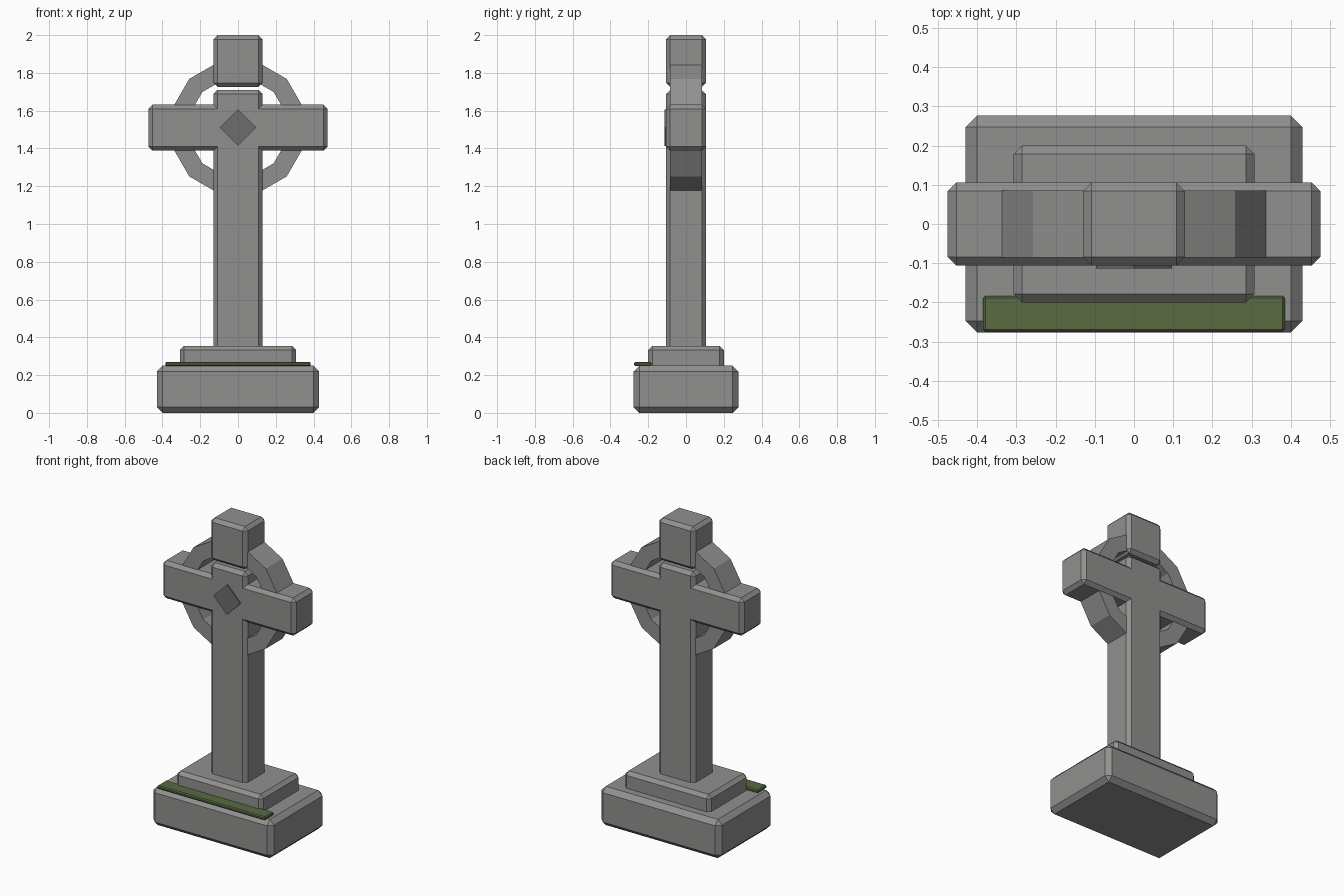
import bpy, bmesh, math

if "Cube" in bpy.data.objects:
    bpy.data.objects.remove(bpy.data.objects["Cube"])


def material(name, color):
    m = bpy.data.materials.new(name)
    m.diffuse_color = color
    m.use_nodes = True
    m.node_tree.nodes["Principled BSDF"].inputs["Base Color"].default_value = m.diffuse_color
    return m


stone = material("stone", (0.28, 0.28, 0.275, 1))
moss_green = material("moss_green", (0.1, 0.145, 0.055, 1))
dark_stone = material("dark_stone", (0.155, 0.155, 0.155, 1))
CZ = 1.51  # height of the cross centre


def finish(name, bm, bevel=0.0, mat=stone):
    bmesh.ops.recalc_face_normals(bm, faces=bm.faces)
    if bevel:
        # chamfer outward corners only; inner corners stay crisp
        edges = [e for e in bm.edges if e.is_convex and e.calc_face_angle() > 0.5]
        bmesh.ops.bevel(bm, geom=edges, offset=bevel, segments=1,
                        profile=0.5, affect='EDGES', clamp_overlap=True)
        bmesh.ops.recalc_face_normals(bm, faces=bm.faces)
    me = bpy.data.meshes.new(name)
    bm.to_mesh(me)
    bm.free()
    ob = bpy.data.objects.new(name, me)
    bpy.context.collection.objects.link(ob)
    me.materials.append(mat)
    return ob


def prism(name, pts, y0, y1, bevel=0.0, mat=stone):
    """Extrude an x-z outline from y0 to y1."""
    bm = bmesh.new()
    face = bm.faces.new([bm.verts.new((x, y0, z)) for x, z in pts])
    out = bmesh.ops.extrude_face_region(bm, geom=[face])
    for v in out['geom']:
        if isinstance(v, bmesh.types.BMVert):
            v.co.y = y1
    return finish(name, bm, bevel, mat)


def block(name, hx, y0, y1, z0, z1, bevel, mat=stone):
    return prism(name, [(-hx, z0), (hx, z0), (hx, z1), (-hx, z1)], y0, y1, bevel, mat)


# Stepped base and moss strip
block("plinth", 0.43, -0.277, 0.277, 0.0, 0.25, 0.03)
block("step", 0.307, -0.2, 0.2, 0.22, 0.355, 0.022)
block("moss_strip", 0.385, -0.275, -0.183, 0.248, 0.27, 0.006, moss_green)

# Shaft and arms as one cross outline
half = [(0.13, 0.31), (0.13, 1.388), (0.475, 1.388), (0.475, 1.632),
        (0.13, 1.632), (0.13, 1.71)]
prism("shaft_and_arms", half + [(-x, z) for x, z in reversed(half)], -0.106, 0.106, 0.022)

# Broken-off head piece above the narrow gap
block("head_block", 0.13, -0.106, 0.106, 1.725, 2.0, 0.022)

# Twelve-sided ring
bm = bmesh.new()
N = 12
loops = []
for i in range(N):
    a = math.radians(15) + 2 * math.pi * i / N
    loops.append([bm.verts.new((r * math.cos(a), y, CZ + r * math.sin(a)))
                  for r, y in ((0.365, -0.085), (0.365, 0.085), (0.267, 0.085), (0.267, -0.085))])
for i in range(N):
    a, b = loops[i], loops[(i + 1) % N]
    for j in range(4):
        k = (j + 1) % 4
        bm.faces.new((a[j], a[k], b[k], b[j]))
finish("ring", bm)

# Diamond boss on the front
d = 0.097
prism("diamond_boss", [(d, CZ), (0, CZ + d), (-d, CZ), (0, CZ - d)], -0.114, -0.09, 0, dark_stone)
